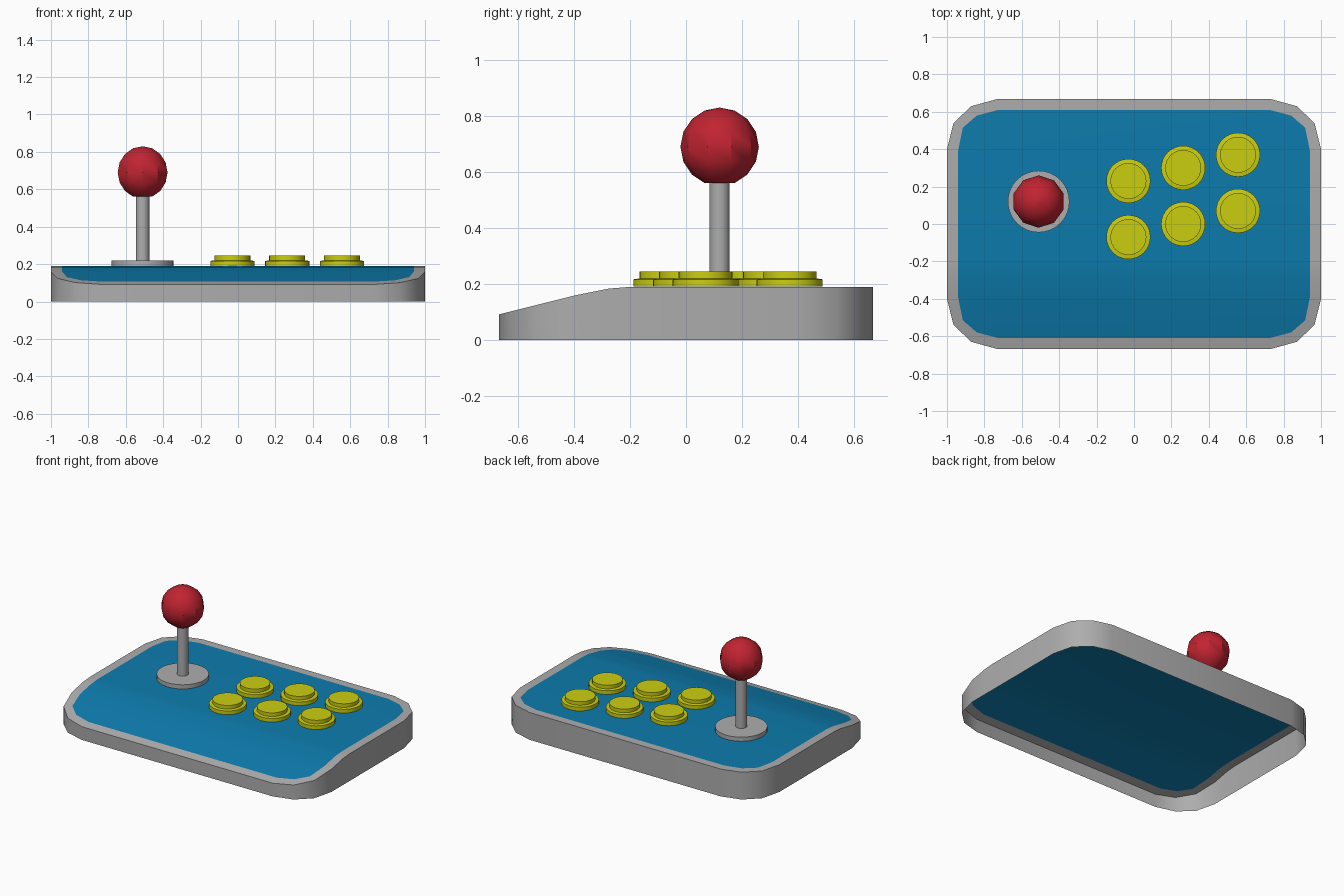
import bpy, bmesh, math
from mathutils import Vector

if "Cube" in bpy.data.objects:
    bpy.data.objects.remove(bpy.data.objects["Cube"])


def material(name, rgb):
    m = bpy.data.materials.new(name)
    m.diffuse_color = (*rgb, 1)
    m.use_nodes = True
    m.node_tree.nodes["Principled BSDF"].inputs["Base Color"].default_value = m.diffuse_color
    return m


GREY = material("grey plastic", (0.42, 0.42, 0.42))
BLUE = material("blue panel", (0.004, 0.2, 0.42))
RED = material("red ball", (0.53, 0.017, 0.03))
YELLOW = material("yellow button", (0.6, 0.62, 0.005))


def finish(name, bm, mats, smooth=35):
    me = bpy.data.meshes.new(name)
    bm.to_mesh(me)
    bm.free()
    ob = bpy.data.objects.new(name, me)
    bpy.context.collection.objects.link(ob)
    for m in mats:
        me.materials.append(m)
    bpy.ops.object.select_all(action='DESELECT')
    bpy.context.view_layer.objects.active = ob
    ob.select_set(True)
    bpy.ops.object.shade_smooth_by_angle(angle=math.radians(smooth))
    return ob


def lathe(name, profile, loc, mat, n):
    """Revolve (radius, z) points, closing both ends with flat caps."""
    bm = bmesh.new()
    rings = [[bm.verts.new((loc[0] + r * math.sin(2 * math.pi * i / n),
                            loc[1] + r * math.cos(2 * math.pi * i / n), z))
              for i in range(n)] for r, z in profile]
    for a, b in zip(rings, rings[1:]):
        for i in range(n):
            j = (i + 1) % n
            bm.faces.new((a[i], a[j], b[j], b[i]))
    bm.faces.new(rings[0])
    bm.faces.new(rings[-1])
    bmesh.ops.recalc_face_normals(bm, faces=bm.faces)
    return finish(name, bm, [mat])


# Case: rounded outline, thin open shell, top sloping down at the front
def outline(corner):
    q = list(corner)
    return (q + [(-x, y) for x, y in reversed(q)] + [(-x, -y) for x, y in q]
            + [(x, -y) for x, y in reversed(q)])


outer = outline([(1, .40), (.965, .54), (.87, .63), (.735, .667)])
inner = outline([(.94, .395), (.915, .515), (.84, .58), (.725, .61)])
SLOPE = [(-.667, .092), (-.40, .159), (-.275, .184), (-.2, .19), (.7, .19)]


def top_z(y):
    for (y0, z0), (y1, z1) in zip(SLOPE, SLOPE[1:]):
        if y <= y1:
            return z0 + (z1 - z0) * (y - y0) / (y1 - y0)
    return SLOPE[-1][1]


bm = bmesh.new()
vo = [bm.verts.new((x, y, 0)) for x, y in outer]
vi = [bm.verts.new((x, y, 0)) for x, y in inner]
for i in range(len(vo)):
    j = (i + 1) % len(vo)
    bm.faces.new((vo[i], vo[j], vi[j], vi[i]))
bm.faces.new(vi).material_index = 1
for y, _ in SLOPE[1:-1]:
    bmesh.ops.bisect_plane(bm, geom=bm.verts[:] + bm.edges[:] + bm.faces[:],
                           plane_co=(0, y, 0), plane_no=(0, 1, 0), dist=1e-5)
rim = [e for e in bm.edges if e.is_boundary]
for v in bm.verts:
    v.co.z = top_z(v.co.y)
# Side walls dropped from the rim to the ground
walls = bmesh.ops.extrude_edge_only(bm, edges=rim)['geom']
for g in walls:
    if isinstance(g, bmesh.types.BMVert):
        g.co.z = 0
    elif isinstance(g, bmesh.types.BMFace):
        g.material_index = 0
bmesh.ops.recalc_face_normals(bm, faces=bm.faces)
if max(bm.faces, key=lambda f: f.calc_area()).normal.z < 0:
    bmesh.ops.reverse_faces(bm, faces=bm.faces)
finish("case", bm, [GREY, BLUE])

# Joystick: mounting disc, shaft and ten-sided ball with flat underside
SX, SY = -.51, .12
lathe("stick_base", [(.165, .191), (.165, .22)], (SX, SY), GREY, 32)
lathe("stick_shaft", [(.036, .21), (.036, .6)], (SX, SY), GREY, 16)
ball = [(max(.14 * math.sin(a), .0005), .69 - .14 * math.cos(a))
        for a in (math.pi * k / 8 for k in range(1, 9))]
lathe("stick_ball", ball, (SX, SY), RED, 10)

# Six buttons in two rising rows
for row, y0 in (("upper", .23), ("lower", -.07)):
    for k in range(3):
        lathe(f"{row}_button_{k + 1}",
              [(.118, .191), (.118, .217), (.096, .22), (.096, .245)],
              (-.03 + .293 * k, y0 + .07 * k), YELLOW, 32)
